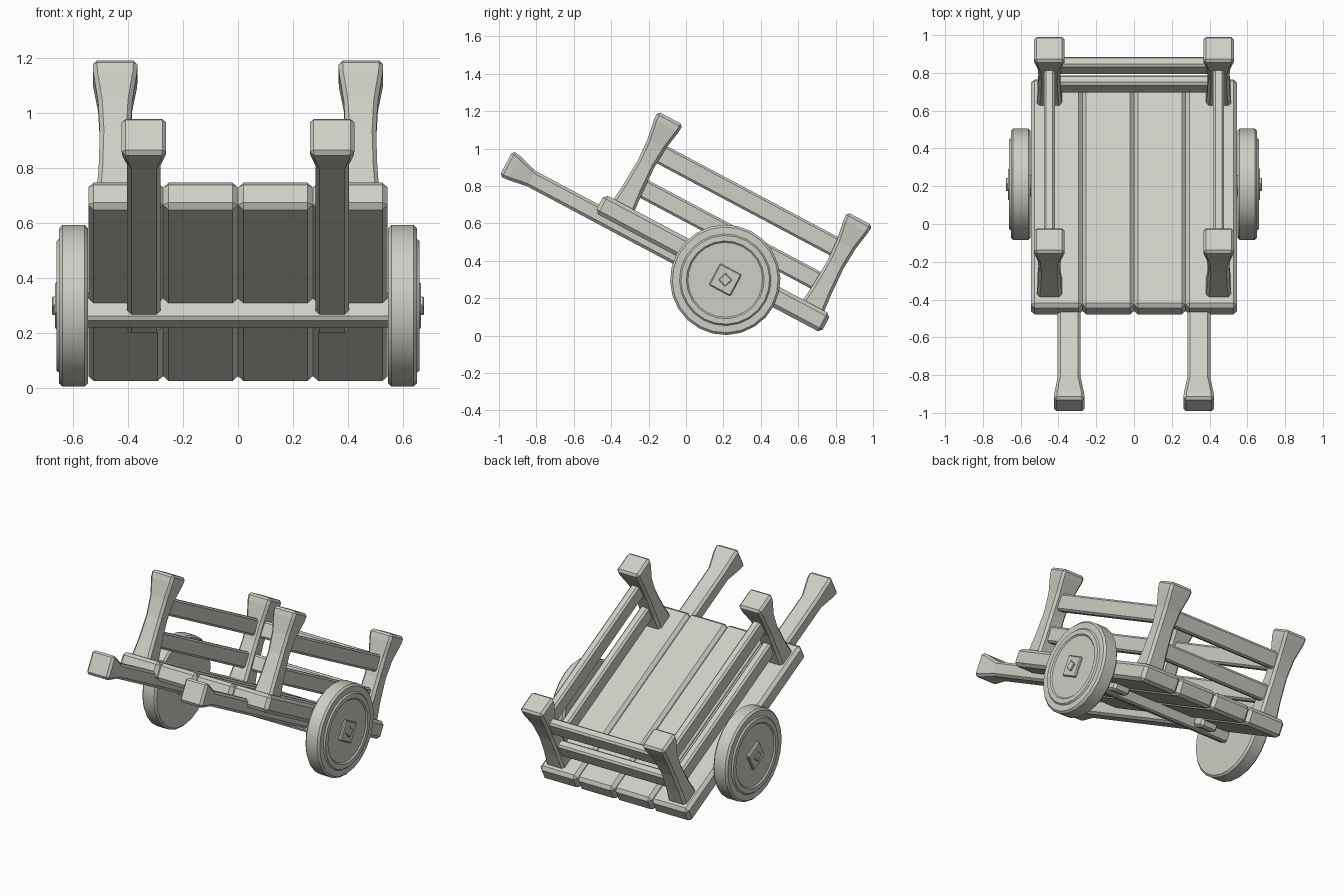
import bpy, bmesh, math
from mathutils import Matrix, Vector

cube = bpy.data.objects.get("Cube")
if cube:
    bpy.data.objects.remove(cube, do_unlink=True)

wood = bpy.data.materials.new("pale_grey_wood")
wood.use_nodes = True
COLOUR = (0.62, 0.62, 0.56, 1)
wood.diffuse_color = COLOUR
wood.node_tree.nodes["Principled BSDF"].inputs["Base Color"].default_value = COLOUR

# The cart rests tipped backwards, turning about its axle
TILT = Matrix.Translation((0, 0.21, 0.298)) @ Matrix.Rotation(math.radians(-28), 4, 'X')


def finish(name, bm, bevel):
    bmesh.ops.recalc_face_normals(bm, faces=bm.faces)
    mesh = bpy.data.meshes.new(name)
    bm.to_mesh(mesh)
    bm.free()
    mesh.materials.append(wood)
    obj = bpy.data.objects.new(name, mesh)
    bpy.context.collection.objects.link(obj)
    obj.matrix_world = TILT
    if bevel:
        mod = obj.modifiers.new("Bevel", 'BEVEL')
        mod.width = bevel
        mod.segments = 1
        mod.limit_method = 'ANGLE'
        mod.angle_limit = math.radians(40)
    return obj


def beam(name, sections, along, bevel=0.015):
    """Square beam through sections of (centre, half width, half depth)."""
    bm = bmesh.new()
    rings = []
    for centre, a, b in sections:
        ring = []
        for i, j in ((-1, -1), (1, -1), (1, 1), (-1, 1)):
            offset = (i * a, j * b, 0) if along == 'Z' else (i * a, 0, j * b)
            ring.append(bm.verts.new(Vector(centre) + Vector(offset)))
        rings.append(ring)
    for lower, upper in zip(rings, rings[1:]):
        for k in range(4):
            n = (k + 1) % 4
            bm.faces.new((lower[k], lower[n], upper[n], upper[k]))
    bm.faces.new(rings[0])
    bm.faces.new(rings[-1])
    return finish(name, bm, bevel)


def box(name, low, high, bevel=0.012, turn=0):
    low, high = Vector(low), Vector(high)
    bm = bmesh.new()
    bmesh.ops.create_cube(bm, size=1)
    bmesh.ops.scale(bm, vec=high - low, verts=bm.verts)
    bmesh.ops.rotate(bm, matrix=Matrix.Rotation(math.radians(turn), 3, 'X'), verts=bm.verts)
    bmesh.ops.translate(bm, vec=(low + high) / 2, verts=bm.verts)
    return finish(name, bm, bevel)


def lathe(name, profile, side, steps=24):
    """Spin a profile of (x, radius) about the axle."""
    bm = bmesh.new()
    verts = [bm.verts.new((side * x, 0, r)) for x, r in profile]
    edges = [bm.edges.new(pair) for pair in zip(verts, verts[1:])]
    bmesh.ops.spin(bm, geom=verts + edges, cent=(0, 0, 0), axis=(1, 0, 0),
                   angle=math.tau, steps=steps)
    bmesh.ops.remove_doubles(bm, verts=bm.verts, dist=0.0005)
    return finish(name, bm, 0)


# Floor of four planks
for i in range(4):
    x = (i - 2) * 0.273
    box(f"floor_plank_{i + 1}", (x, -0.785, -0.01), (x + 0.273, 0.585, 0.102), 0.02)

# Axle beam under the floor
box("axle", (-0.56, -0.04, -0.075), (0.56, 0.04, 0.04))

POST_X, FRONT, REAR = 0.448, -0.665, 0.482
RAIL_HEIGHTS = {"lower": (0.173, 0.277), "upper": (0.378, 0.485)}
POST = [(0.08, 0.068, 0.066), (0.2, 0.06, 0.055), (0.35, 0.056, 0.048),
        (0.47, 0.062, 0.055), (0.58, 0.08, 0.074), (0.626, 0.082, 0.077)]
HANDLE = [(0.12, 0.061, 0.047, -0.009), (-1.17, 0.061, 0.047, -0.009),
          (-1.28, 0.079, 0.072, -0.002), (-1.327, 0.082, 0.077, 0)]
WHEEL = [(0.547, 0), (0.547, 0.283), (0.559, 0.295), (0.64, 0.295), (0.652, 0.283),
         (0.652, 0.245), (0.661, 0.237), (0.661, 0.208), (0.653, 0.2), (0.653, 0)]

for side, label in ((1, "left"), (-1, "right")):
    # Long pulling handle with flared grip
    beam(f"{label}_handle", [((side * 0.343, y, z), a, b) for y, a, b, z in HANDLE], 'Y')

    # Waisted corner posts
    for end, y in (("front", FRONT), ("rear", REAR)):
        beam(f"{label}_{end}_post", [((side * POST_X, y, z), a, b) for z, a, b in POST], 'Z')

    # Side rails
    for level, (z0, z1) in RAIL_HEIGHTS.items():
        box(f"{label}_{level}_rail", (side * POST_X - 0.029, FRONT, z0),
            (side * POST_X + 0.029, REAR, z1))

    # Wheel with raised ring and square hub
    wheel = lathe(f"{label}_wheel", WHEEL, side)
    bpy.ops.object.select_all(action='DESELECT')
    wheel.select_set(True)
    bpy.context.view_layer.objects.active = wheel
    bpy.ops.object.shade_smooth_by_angle(angle=math.radians(30))
    inner, outer = sorted((side * 0.64, side * 0.668))
    box(f"{label}_hub_plate", (inner, -0.065, -0.065), (outer, 0.065, 0.065), 0.006)
    inner, outer = sorted((side * 0.65, side * 0.678))
    box(f"{label}_hub_pin", (inner, -0.026, -0.026), (outer, 0.026, 0.026), 0.004, turn=-20)

# Rear rails
for level, (z0, z1) in RAIL_HEIGHTS.items():
    box(f"rear_{level}_rail", (-POST_X, REAR - 0.029, z0), (POST_X, REAR + 0.029, z1))
